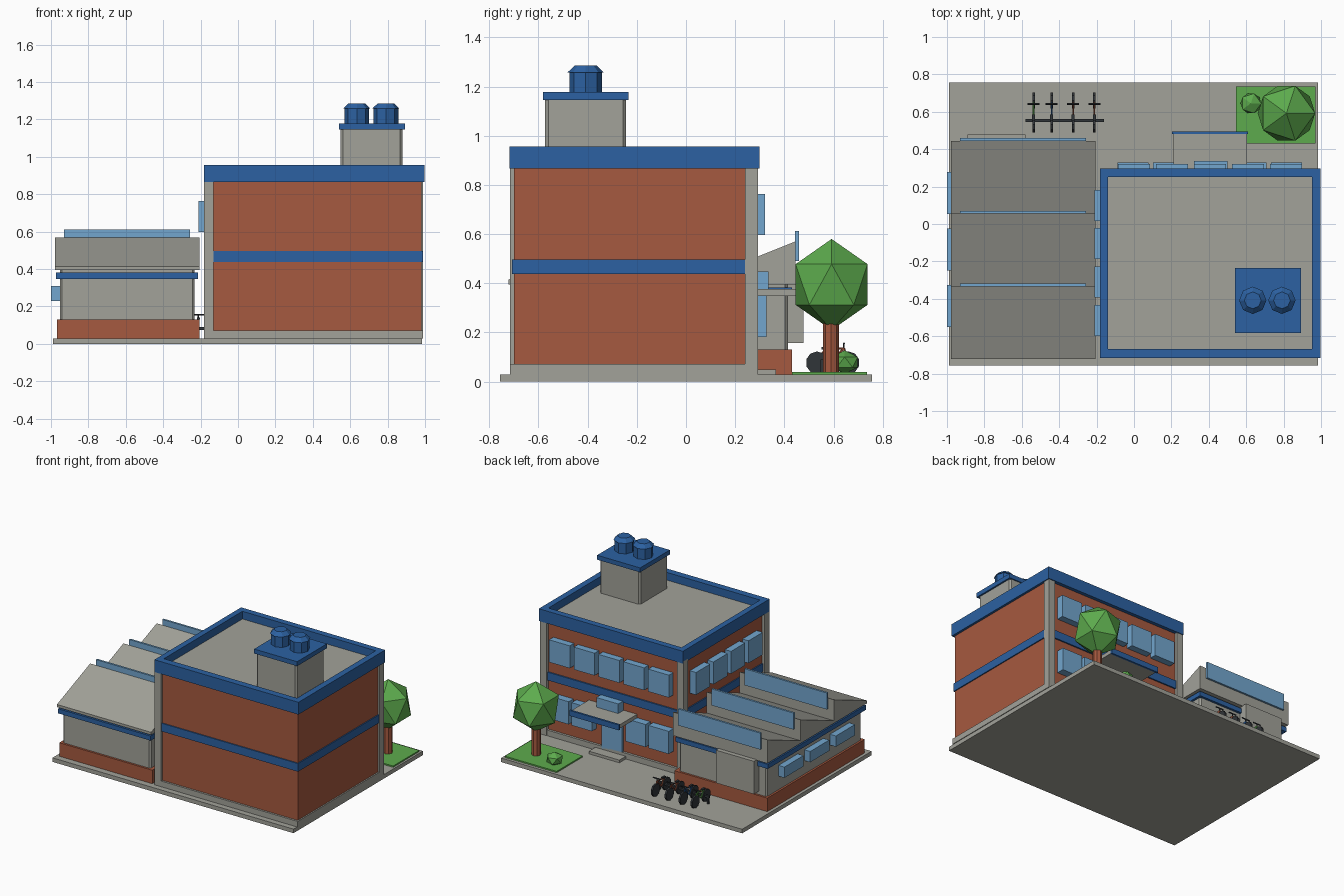
import bpy, bmesh, math
from mathutils import Vector, Matrix

if "Cube" in bpy.data.objects:
    bpy.data.objects.remove(bpy.data.objects["Cube"])


def material(name, rgb):
    m = bpy.data.materials.new(name)
    m.diffuse_color = (*rgb, 1)
    m.use_nodes = True
    m.node_tree.nodes["Principled BSDF"].inputs["Base Color"].default_value = m.diffuse_color
    return m


GREY = material("concrete grey", (0.36, 0.36, 0.32))
BRICK = material("brick red", (0.38, 0.10, 0.05))
BLUE = material("trim blue", (0.025, 0.12, 0.36))
GLASS = material("window blue", (0.17, 0.38, 0.62))
GREEN = material("leaf green", (0.11, 0.41, 0.075))
DARK = material("dark metal", (0.03, 0.035, 0.04))


def finish(name, bm, mat):
    bmesh.ops.recalc_face_normals(bm, faces=bm.faces)
    me = bpy.data.meshes.new(name)
    bm.to_mesh(me)
    bm.free()
    me.materials.append(mat)
    ob = bpy.data.objects.new(name, me)
    bpy.context.collection.objects.link(ob)
    return ob


def box(name, x, y, z, mat, bevel=0):
    """Box from (min, max) ranges on each axis."""
    bm = bmesh.new()
    bmesh.ops.create_cube(bm, size=1)
    for v in bm.verts:
        v.co = Vector([(r[0] + r[1]) / 2 + c * (r[1] - r[0]) for r, c in zip((x, y, z), v.co)])
    if bevel:
        edges = [e for e in bm.edges if abs(e.verts[0].co.z - e.verts[1].co.z) > 1e-4]
        bmesh.ops.bevel(bm, geom=edges, offset=bevel, segments=1, affect='EDGES')
    return finish(name, bm, mat)


def rod(name, a, b, r, mat, sides=8, r2=None):
    """Cylinder or cone between two points."""
    a, b = Vector(a), Vector(b)
    d = b - a
    bm = bmesh.new()
    bmesh.ops.create_cone(bm, cap_ends=True, segments=sides, radius1=r,
                          radius2=r if r2 is None else r2, depth=d.length,
                          matrix=Matrix.Translation((a + b) / 2) @ d.to_track_quat('Z', 'Y').to_matrix().to_4x4())
    return finish(name, bm, mat)


def foliage(name, c, r, rz):
    bm = bmesh.new()
    bmesh.ops.create_icosphere(bm, subdivisions=1, radius=1)
    for v in bm.verts:
        v.co = Vector((c[0] + v.co.x * r, c[1] + v.co.y * r, c[2] + v.co.z * rz))
    return finish(name, bm, GREEN)


# Ground slab
box("ground_slab", (-0.99, 0.985), (-0.757, 0.757), (0, 0.03), GREY)

# Main block: plinth, brick walls, mid band, corner pillars
box("main_plinth", (-0.18, 0.99), (-0.715, 0.29), (0.03, 0.072), GREY)
box("main_walls", (-0.16, 0.98), (-0.70, 0.272), (0.07, 0.88), BRICK)
box("main_mid_band", (-0.168, 0.988), (-0.708, 0.282), (0.437, 0.497), BLUE)
for i, (x, y) in enumerate([((-0.183, -0.13), (-0.715, -0.66)), ((-0.183, -0.13), (0.24, 0.292)),
                            ((0.937, 0.99), (0.24, 0.292))]):
    box(f"corner_pillar_{i}", x, y, (0.03, 0.88), GREY)

# Roof deck with blue parapet
box("roof_deck", (-0.16, 0.97), (-0.69, 0.27), (0.866, 0.90), GREY)
for n, x, y in [("front", (-0.183, 0.997), (-0.717, -0.667)), ("back", (-0.183, 0.997), (0.252, 0.298)),
                ("left", (-0.183, -0.14), (-0.667, 0.252)), ("right", (0.951, 0.997), (-0.667, 0.252))]:
    box(f"parapet_{n}", x, y, (0.866, 0.957), BLUE)

# Rooftop room with two vents
box("roof_room", (0.548, 0.88), (-0.573, -0.243), (0.89, 1.145), GREY, bevel=0.013)
box("roof_room_cap", (0.54, 0.892), (-0.582, -0.234), (1.145, 1.178), BLUE)
for i, x in enumerate((0.635, 0.791)):
    rod(f"vent_body_{i}", (x, -0.408, 1.17), (x, -0.408, 1.26), 0.066, BLUE)
    rod(f"vent_cap_{i}", (x, -0.408, 1.258), (x, -0.408, 1.285), 0.073, BLUE, r2=0.045)

# Main block windows
for i in range(5):
    x = 0.0 + 0.203 * i
    box(f"upper_back_window_{i}", (x - 0.085, x + 0.085), (0.26, 0.322), (0.597, 0.763), GLASS)
for i, x in enumerate((-0.005, 0.185, 0.625, 0.815)):
    box(f"lower_back_window_{i}", (x - 0.083, x + 0.083), (0.26, 0.328), (0.182, 0.35), GLASS)
for i in range(4):
    y = 0.1 - 0.205 * i
    box(f"upper_left_window_{i}", (-0.21, -0.15), (y - 0.083, y + 0.083), (0.597, 0.763), GLASS)

# Entrance: door, canopy, window above, step
box("entrance_door", (0.32, 0.49), (0.26, 0.29), (0.05, 0.33), GLASS)
box("canopy_slab", (0.21, 0.605), (0.27, 0.482), (0.348, 0.376), GREY)
box("canopy_fascia", (0.203, 0.61), (0.48, 0.495), (0.343, 0.383), BLUE)
box("canopy_window", (0.32, 0.50), (0.26, 0.336), (0.372, 0.447), GLASS)
box("entrance_step", (0.29, 0.54), (0.28, 0.365), (0.03, 0.05), GREY)

# Low workshop: brick base, wall, band
box("workshop_base", (-0.967, -0.205), (-0.71, 0.43), (0.03, 0.13), BRICK)
box("workshop_walls", (-0.952, -0.232), (-0.695, 0.415), (0.12, 0.40), GREY, bevel=0.012)
box("workshop_band", (-0.973, -0.215), (-0.715, 0.432), (0.348, 0.382), BLUE)
box("shutter_door", (-0.89, -0.58), (0.40, 0.478), (0.157, 0.40), GREY)
for i, y in enumerate((0.165, -0.137, -0.438)):
    box(f"workshop_window_{i}", (-1.0, -0.94), (y - 0.112, y + 0.112), (0.23, 0.31), GLASS)

# Sawtooth roof: extruded profile with skylight plate per tooth
for i in range(3):
    y0 = -0.722 + 0.389 * i
    y1 = y0 + 0.389
    bm = bmesh.new()
    face = bm.faces.new([bm.verts.new((-0.978, y, z)) for y, z in
                         ((y0, 0.395), (y1, 0.395), (y1, 0.57), (y0, 0.415))])
    ext = bmesh.ops.extrude_face_region(bm, geom=[face])
    bmesh.ops.translate(bm, vec=(0.772, 0, 0), verts=[v for v in ext["geom"] if isinstance(v, bmesh.types.BMVert)])
    finish(f"sawtooth_{i}", bm, GREY)
    box(f"skylight_{i}", (-0.93, -0.257), (y1 - 0.001, y1 + 0.014), (0.49, 0.612), GLASS)

# Planting: lawn, tree, bush
box("lawn", (0.545, 0.97), (0.43, 0.735), (0.03, 0.04), GREEN)
rod("tree_trunk", (0.815, 0.59, 0.035), (0.815, 0.59, 0.27), 0.032, BRICK)
foliage("tree_crown", (0.815, 0.592, 0.395), 0.172, 0.185)
foliage("bush", (0.625, 0.645, 0.079), 0.062, 0.048)

# Bicycle rack with four bicycles
box("rack_bar", (-0.58, -0.16), (0.546, 0.562), (0.075, 0.09), DARK)
for x in (-0.57, -0.17):
    box("rack_post", (x - 0.007, x + 0.007), (0.547, 0.561), (0.03, 0.08), DARK)
for i, (x, paint) in enumerate(zip((-0.537, -0.44, -0.325, -0.212), (GREEN, BLUE, BRICK, BRICK))):
    for n, y in (("rear", 0.533), ("front", 0.66)):
        rod(f"bike_{i}_{n}_wheel", (x - 0.007, y, 0.077), (x + 0.007, y, 0.077), 0.046, DARK, 10)
    seat, crank, head = (x, 0.565, 0.13), (x, 0.59, 0.077), (x, 0.642, 0.135)
    for a, b in ((seat, crank), (crank, head), (seat, head), ((x, 0.533, 0.077), seat), (head, (x, 0.66, 0.077))):
        rod(f"bike_{i}_frame", a, b, 0.005, paint, 5)
    rod(f"bike_{i}_handlebar", (x - 0.032, 0.642, 0.155), (x + 0.032, 0.642, 0.155), 0.005, DARK, 5)
    rod(f"bike_{i}_stem", head, (x, 0.642, 0.155), 0.004, DARK, 5)
    box(f"bike_{i}_seat", (x - 0.008, x + 0.008), (0.55, 0.585), (0.13, 0.14), DARK)
